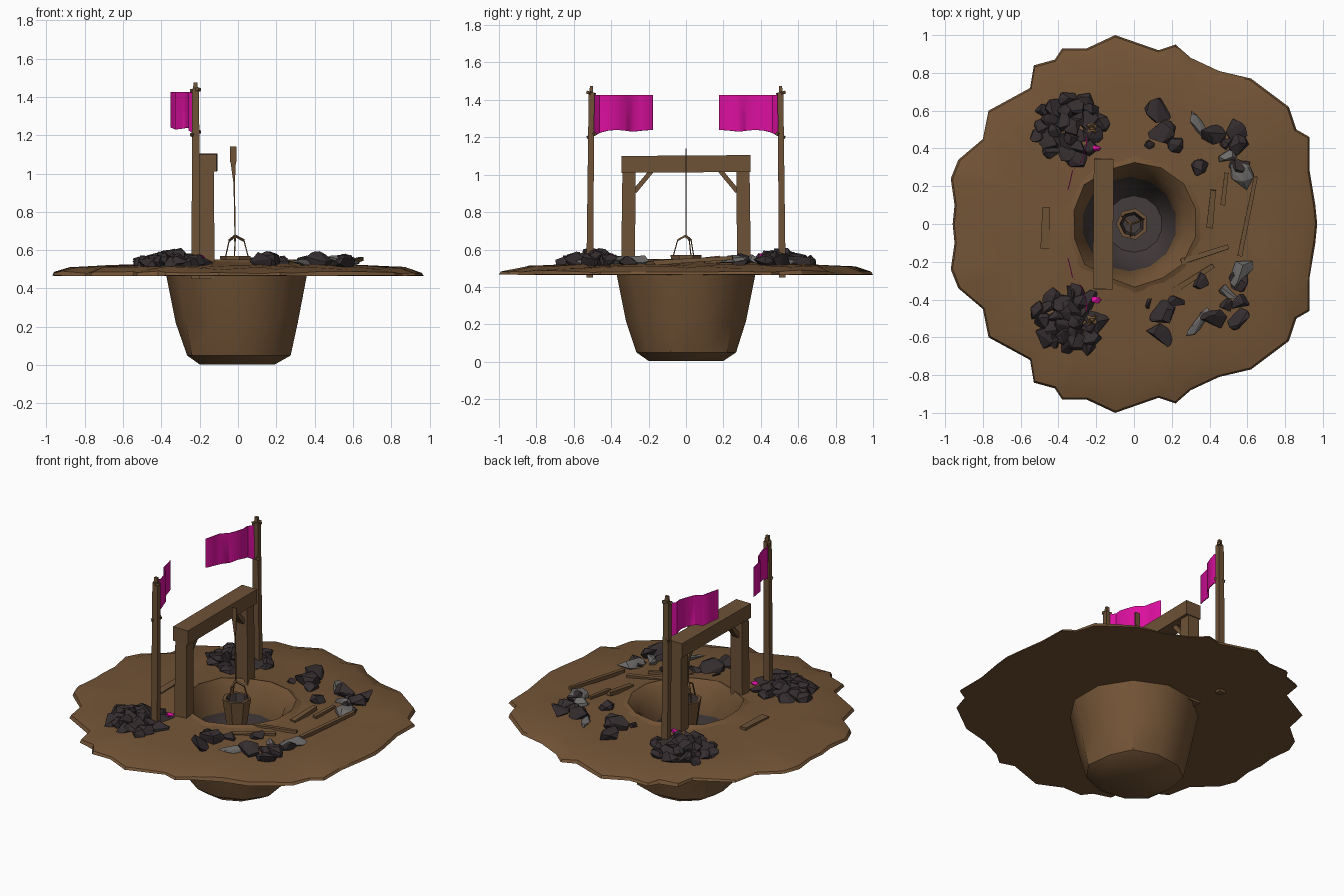
import bpy, bmesh, math, random
from mathutils import Vector, Matrix

if "Cube" in bpy.data.objects:
    bpy.data.objects.remove(bpy.data.objects["Cube"])
random.seed(4)


def mat(name, c):
    m = bpy.data.materials.new(name)
    m.diffuse_color = (*c, 1)
    m.use_nodes = True
    m.node_tree.nodes["Principled BSDF"].inputs["Base Color"].default_value = m.diffuse_color
    return m


EARTH = mat("brown earth", (0.17, 0.088, 0.037))
WOOD = mat("brown wood", (0.155, 0.085, 0.038))
ROCK = mat("dark rock", (0.036, 0.027, 0.029))
SLATE = mat("grey slate", (0.15, 0.145, 0.14))
PINK = mat("pink cloth", (0.72, 0.005, 0.35))
PIT = mat("pit shadow soil", (0.06, 0.045, 0.045))


def finish(bm, name, mats, smooth=None):
    bmesh.ops.recalc_face_normals(bm, faces=bm.faces)
    me = bpy.data.meshes.new(name)
    bm.to_mesh(me)
    bm.free()
    ob = bpy.data.objects.new(name, me)
    bpy.context.collection.objects.link(ob)
    for m in mats:
        me.materials.append(m)
    if smooth:
        bpy.ops.object.select_all(action='DESELECT')
        ob.select_set(True)
        bpy.context.view_layer.objects.active = ob
        bpy.ops.object.shade_smooth_by_angle(angle=math.radians(smooth))
    return ob


def loft(bm, rings, cap_first=False, cap_last=False):
    vs = [[bm.verts.new(p) for p in r] for r in rings]
    n = len(vs[0])
    for a, b in zip(vs, vs[1:]):
        for i in range(n):
            bm.faces.new((a[i], a[(i + 1) % n], b[(i + 1) % n], b[i]))
    if cap_first:
        bm.faces.new(vs[0])
    if cap_last:
        bm.faces.new(vs[-1])


def circle(r, z, n, cx=0, cy=0, jit=0):
    return [(cx + r * math.cos(t) + random.uniform(-jit, jit),
             cy + r * math.sin(t) + random.uniform(-jit, jit), z)
            for t in (math.tau * (i + 0.5) / n for i in range(n))]


def beam(bm, a, b, w, d, taper=1.0, up=(1, 0, 0)):
    # four-sided timber from a to b; w along 'up', d across it
    a, b = Vector(a), Vector(b)
    ax = (b - a).normalized()
    u = Vector(up)
    u = (u - ax * u.dot(ax)).normalized()
    v = ax.cross(u)
    loft(bm, [[p + u * sx * w / 2 * k + v * sy * d / 2 * k
               for sx, sy in ((-1, -1), (1, -1), (1, 1), (-1, 1))]
              for p, k in ((a, 1), (b, taper))], True, True)


def rock(bm, c, size, mi=0, stretch=(1, 1, 0.8), turn=0):
    # random convex chunk
    vs = []
    rot = Matrix.Rotation(turn, 3, 'Z')
    for _ in range(13):
        p = Vector([random.gauss(0, 1) for _ in range(3)]).normalized() * size
        p = rot @ Vector([p[i] * stretch[i] for i in range(3)])
        vs.append(bm.verts.new(p + Vector(c)))
    out = bmesh.ops.convex_hull(bm, input=vs)
    for f in out['geom']:
        if isinstance(f, bmesh.types.BMFace):
            f.material_index = mi
    bmesh.ops.delete(bm, geom=[v for v in vs if v.is_valid and not v.link_faces], context='VERTS')


# ground slab with a ragged edge, mirrored across y
half = [(.97, 0), (.96, .1), (.93, .28), (.93, .46), (.86, .5), (.82, .62), (.62, .77), (.45, .81),
        (.3, .88), (.22, .95), (.13, .92), (-.1, 1), (-.25, .93), (-.38, .93), (-.42, .87), (-.53, .84),
        (-.55, .72), (-.77, .6), (-.8, .45), (-.93, .34), (-.97, .24), (-.95, .1), (-.96, 0)]
outline = half + [(x, -y) for x, y in half[-2:0:-1]]


def ring(f, z, jit):
    # f = 1 on the edge, shrinking to a circle round the pit
    pts = []
    for x, y in outline:
        r, t = math.hypot(x, y), math.atan2(y, x)
        r = 0.33 + (r - 0.33) * f
        pts.append((r * math.cos(t), r * math.sin(t), z + random.uniform(-jit, jit)))
    return pts


bm = bmesh.new()
loft(bm, [ring(0.04, .465, 0), ring(1, .466, .002), ring(.985, .484, .007), ring(.86, .506, .008),
          ring(.55, .519, .004), ring(.25, .527, .003), ring(0, .54, .004)])
finish(bm, "ground_slab", [EARTH], 30)

# pit shell seen from below
bm = bmesh.new()
loft(bm, [circle(.2, .003, 11), circle(.275, .05, 11, jit=.012), circle(.325, .22, 11),
          circle(.375, .47, 11)], cap_first=True)
finish(bm, "pit_shell", [EARTH], 35)

# pit inside: brown lip, dark lower walls and floor
bm = bmesh.new()
loft(bm, [circle(.4, .52, 14), circle(.325, .55, 14, jit=.012), circle(.29, .5, 14, -.02),
          circle(.25, .36, 14, -.025), circle(.22, .16, 14, -.02), circle(.15, .06, 14)], cap_last=True)
for f in bm.faces:
    f.material_index = 1 if f.calc_center_median().z < .33 else 0
finish(bm, "pit_lining", [EARTH, PIT], 40)

# hoist frame: posts, crossbeam and corner braces
bm = bmesh.new()
for s in (1, -1):
    beam(bm, (-.165, s * .31, .45), (-.165, s * .305, 1.03), .085, .075, .93)
    beam(bm, (-.165, s * .275, .91), (-.165, s * .18, 1.025), .04, .025)
finish(bm, "hoist_posts", [WOOD])
bm = bmesh.new()
beam(bm, (-.165, -.345, 1.055), (-.16, .345, 1.06), .105, .09)
finish(bm, "hoist_crossbeam", [WOOD])

# rope, handle and bucket
bm = bmesh.new()
beam(bm, (-.025, 0, 1.14), (-.025, 0, 1.06), .032, .008)
beam(bm, (-.025, 0, 1.06), (-.02, 0, .95), .028, .008, .25)
beam(bm, (-.02, 0, .96), (-.015, 0, .66), .007, .007)
for k in range(3):
    t = k * math.tau / 3 + .4
    beam(bm, (-.015, 0, .675), (-.01 + .045 * math.cos(t), .045 * math.sin(t), .65), .01, .01)
    beam(bm, (-.01 + .045 * math.cos(t), .045 * math.sin(t), .65),
         (-.01 + .07 * math.cos(t), .07 * math.sin(t), .56), .006, .006)
finish(bm, "bucket_rope", [WOOD])
bm = bmesh.new()
loft(bm, [circle(.06, .4, 7, -.01), circle(.085, .57, 7, -.01), circle(.065, .57, 7, -.01),
          circle(.05, .44, 7, -.01)], True, True)
for f in bm.faces:
    c = f.calc_center_median()
    f.material_index = 1 if math.hypot(c.x + .01, c.y) < .058 and c.z > .42 else 0
finish(bm, "bucket", [WOOD, PIT])

# flag poles, waving flags and torn scraps
for s, side in ((1, "back"), (-1, "front")):
    bm = bmesh.new()
    beam(bm, (-.22, s * .515, .45), (-.222, s * .505, 1.44), .044, .036, .85)
    beam(bm, (-.222, s * .508, 1.4), (-.222, s * .506, 1.475), .03, .022, .7)
    beam(bm, (-.245, s * .49, 1.43), (-.2, s * .525, 1.44), .02, .016)
    beam(bm, (-.245, s * .525, 1.2), (-.2, s * .485, 1.22), .016, .016)
    finish(bm, side + "_flag_pole", [WOOD])

    bm = bmesh.new()
    path = [(-.225, .495, 1.205), (-.255, .46, 1.225), (-.25, .42, 1.235), (-.265, .37, 1.24), (-.285, .32, 1.235),
            (-.325, .285, 1.23), (-.335, .24, 1.235), (-.35, .18, 1.24)]
    rows = [[bm.verts.new((x + o, s * (y + o), z)) for x, y, z in
             [(x, y, z0) for x, y, z0 in path] + [(x, y, 1.425) for x, y, _ in path[::-1]]]
            for o in (-.003, .003)]
    n = len(path)
    for i in range(n - 1):
        for r in rows:
            bm.faces.new((r[i], r[i + 1], r[2 * n - 2 - i], r[2 * n - 1 - i]))
    for i in range(2 * n):
        j = (i + 1) % (2 * n)
        bm.faces.new((rows[0][i], rows[0][j], rows[1][j], rows[1][i]))
    finish(bm, side + "_flag", [PINK], 40)
    bm = bmesh.new()
    rock(bm, (-.2, s * .4, .565), .028, 0, (1, .8, .5))
    finish(bm, side + "_cloth_scrap", [PINK])

    # rock pile round the pole
    bm = bmesh.new()
    for i in range(26):
        r, t = .17 * math.sqrt((i + .5) / 26), i * 2.4
        size = random.uniform(.042, .066)
        rock(bm, (-.34 + 1.05 * r * math.cos(t), s * (.51 + r * math.sin(t)), .575 - .3 * r), size)
    finish(bm, side + "_rock_pile", [ROCK])

    # loose rocks and pale slate shards
    bm = bmesh.new()
    for x, y, r in ((.13, .6, .075), (.15, .48, .08), (.22, .42, .05), (.08, .42, .03), (.42, .49, .075),
                    (.55, .5, .065), (.55, .42, .06), (.35, .3, .05), (.56, .3, .06), (.49, .43, .04)):
        rock(bm, (x, s * y, .535), r)
    rock(bm, (.34, s * .52, .53), .11, 1, (1, .3, .2), -s * .9)
    rock(bm, (.57, s * .26, .54), .09, 1, (.7, 1, .35), s * .4)
    rock(bm, (.5, s * .36, .545), .06, 1, (1, .6, .5), s * .5)
    finish(bm, side + "_loose_rocks", [ROCK, SLATE])

# fallen planks and splinters
bm = bmesh.new()
for a, b, w, d in (((-.47, -.13, .527), (-.465, .09, .535), .05, .02),
                   ((.56, -.17, .53), (.645, .25, .555), .025, .025),
                   ((.4, -.02, .53), (.42, .18, .555), .035, .03),
                   ((.47, .1, .535), (.49, .27, .545), .025, .02),
                   ((.25, -.2, .54), (.5, -.12, .535), .03, .02),
                   ((.2, -.36, .53), (.42, -.22, .54), .03, .02)):
    beam(bm, a, b, w, d, .8)
finish(bm, "fallen_planks", [WOOD])
